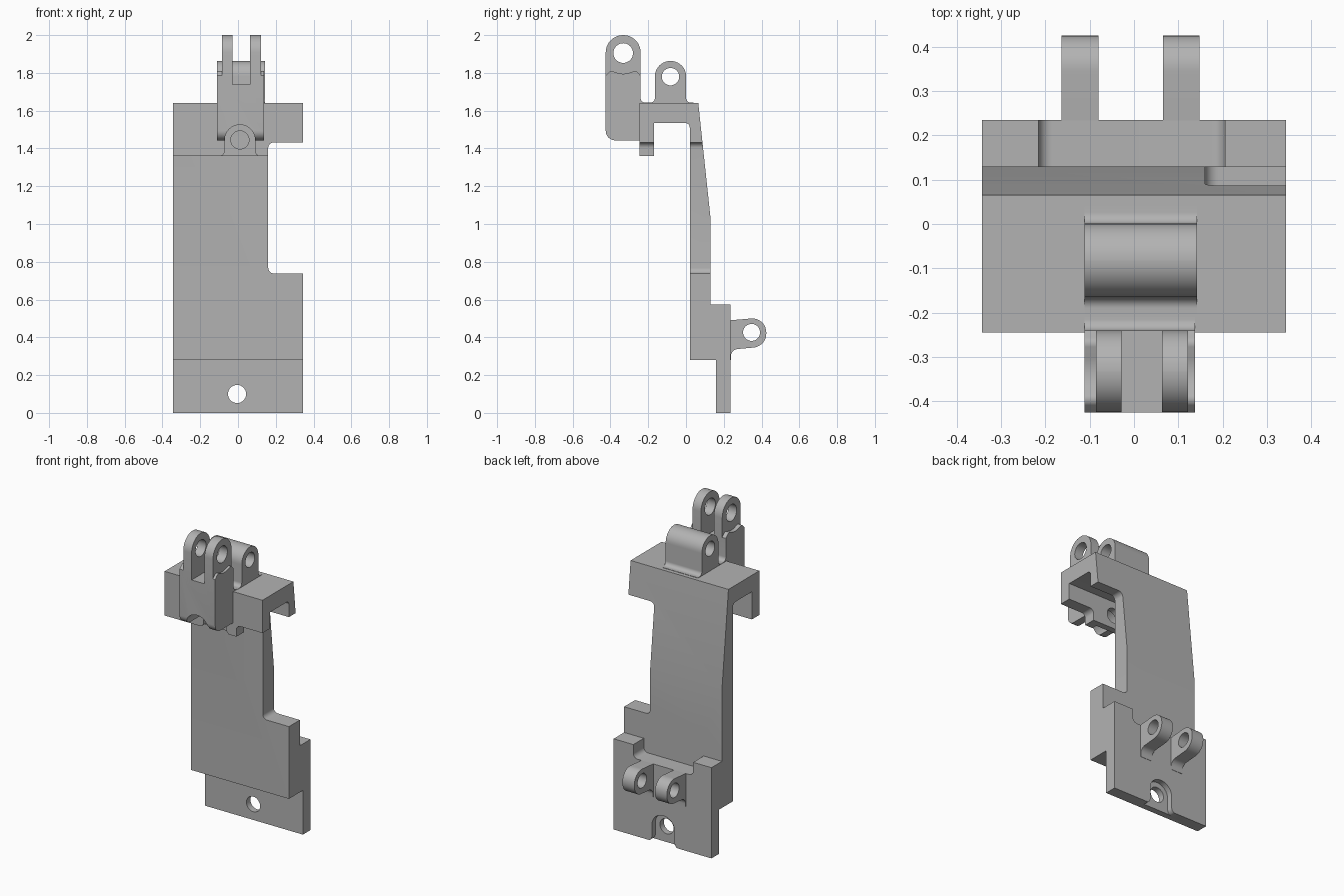
import bpy, bmesh, math
from mathutils import Vector, Matrix

cube = bpy.data.objects.get("Cube")
if cube:
    bpy.data.objects.remove(cube, do_unlink=True)

grey = bpy.data.materials.new("plain_grey")
grey.use_nodes = True
grey.diffuse_color = (0.45, 0.45, 0.45, 1)
grey.node_tree.nodes["Principled BSDF"].inputs["Base Color"].default_value = (0.45, 0.45, 0.45, 1)


def rounded(corners, steps=10):
    """Outline from (a, b) or (a, b, radius) corners."""
    out = []
    for i, c in enumerate(corners):
        p = Vector(c[:2])
        if len(c) < 3:
            out.append(p)
            continue
        r = c[2]
        d1 = (Vector(corners[i - 1][:2]) - p).normalized()
        d2 = (Vector(corners[(i + 1) % len(corners)][:2]) - p).normalized()
        half = d1.angle(d2) / 2
        centre = p + (d1 + d2).normalized() * r / math.sin(half)
        v = p + d1 * r / math.tan(half) - centre
        w = p + d2 * r / math.tan(half) - centre
        sweep = math.atan2(v.x * w.y - v.y * w.x, v.dot(w))
        for k in range(steps + 1):
            out.append(centre + Matrix.Rotation(sweep * k / steps, 2) @ v)
    return out


def circle(a, b, r, n=40):
    return [Vector((a + r * math.cos(2 * math.pi * k / n), b + r * math.sin(2 * math.pi * k / n)))
            for k in range(n)]


def prism(name, outline, axis, lo, hi):
    """Extrude a (y, z) outline along x, or an (x, z) outline along y."""
    bm = bmesh.new()
    place = (lambda p, d: (d, p.x, p.y)) if axis == "x" else (lambda p, d: (p.x, d, p.y))
    face = bm.faces.new([bm.verts.new(place(p, lo)) for p in outline])
    ext = bmesh.ops.extrude_face_region(bm, geom=[face])["geom"]
    shift = Vector(place(Vector((0, 0)), hi - lo))
    bmesh.ops.translate(bm, vec=shift, verts=[g for g in ext if isinstance(g, bmesh.types.BMVert)])
    bmesh.ops.recalc_face_normals(bm, faces=bm.faces)
    mesh = bpy.data.meshes.new(name)
    bm.to_mesh(mesh)
    bm.free()
    mesh.materials.append(grey)
    obj = bpy.data.objects.new(name, mesh)
    bpy.context.collection.objects.link(obj)
    return obj


def activate(obj):
    bpy.ops.object.select_all(action="DESELECT")
    obj.select_set(True)
    bpy.context.view_layer.objects.active = obj


def cut(obj, outline, axis, lo, hi):
    cutter = prism("cutter", outline, axis, lo, hi)
    cutter.hide_render = True
    mod = obj.modifiers.new("cut", "BOOLEAN")
    mod.operation, mod.solver, mod.object = "DIFFERENCE", "EXACT", cutter
    activate(obj)
    bpy.ops.object.modifier_apply(modifier=mod.name)
    bpy.data.objects.remove(cutter, do_unlink=True)


def arch(cx, bottom, top, r=0.08):
    """Arched bolt recess that flares out at its open lower end."""
    z = bottom - 0.002
    return rounded([(cx - 0.13, z), (cx - r, z, 0.03), (cx - r, top, r - 0.001),
                    (cx + r, top, r - 0.001), (cx + r, z, 0.03), (cx + 0.13, z),
                    (cx + 0.13, z - 0.05), (cx - 0.13, z - 0.05)])


def box(a0, a1, b0, b1):
    return rounded([(a0, b0), (a1, b0), (a1, b1), (a0, b1)])


parts = []

# Main plate with hooked top and stepped foot
body = prism("main_plate", rounded([
    (0.02, 0.28), (0.16, 0.28), (0.16, 0), (0.235, 0), (0.235, 0.575), (0.13, 0.575),
    (0.13, 1.03), (0.065, 1.64), (-0.245, 1.64), (-0.245, 1.36), (-0.17, 1.36),
    (-0.17, 1.535), (0.02, 1.535, 0.025)]), "x", -0.343, 0.343)
parts.append(body)

# Side cutout, foot notch, bolt recesses and bolt holes
cut(body, rounded([(0.16, 0.738, 0.03), (0.16, 1.432, 0.03), (0.5, 1.432), (0.5, 0.738)]),
    "y", -0.4, 0.4)
cut(body, rounded([(-0.215, 0.49, 0.03), (0.205, 0.49, 0.03), (0.205, 0.7), (-0.215, 0.7)]),
    "y", 0.13, 0.3)
front_arch = arch(0.01, 1.36, 1.525)
cut(body, front_arch, "y", -0.5, -0.21)
cut(body, circle(0.01, 1.445, 0.048), "y", -0.3, -0.1)
cut(body, arch(-0.005, 0, 0.18), "y", 0.2, 0.3)
cut(body, circle(-0.005, 0.1, 0.048), "y", 0.1, 0.3)

# Wide hinge lug on the cap
lug = prism("top_lug", rounded([
    (-0.21, 1.6), (-0.21, 1.642), (-0.165, 1.642, 0.025), (-0.165, 1.863, 0.082),
    (0.001, 1.863, 0.082), (0.001, 1.642, 0.025), (0.04, 1.642), (0.04, 1.6)]),
    "x", -0.112, 0.142)
cut(lug, circle(-0.082, 1.78, 0.046), "x", -0.3, 0.3)
parts.append(lug)

# Front bracket block with wavy shoulders
bracket = prism("front_bracket", rounded([
    (-0.425, 1.443, 0.05), (-0.235, 1.443), (-0.205, 1.6), (-0.205, 1.642),
    (-0.24, 1.642, 0.025), (-0.24, 1.785), (-0.265, 1.812, 0.02), (-0.333, 1.79, 0.1),
    (-0.4, 1.812, 0.02), (-0.425, 1.785)]), "x", -0.112, 0.138)
cut(bracket, front_arch, "y", -0.5, -0.21)
cut(bracket, box(-0.028, 0.063, 1.738, 1.95), "y", -0.5, -0.22)
parts.append(bracket)

# Pair of upright prongs
for side, x0, x1 in (("right", -0.086, -0.028), ("left", 0.063, 0.122)):
    prong = prism(side + "_prong", rounded([
        (-0.425, 1.7), (-0.24, 1.7), (-0.24, 2.0, 0.092), (-0.425, 2.0, 0.092)]), "x", x0, x1)
    cut(prong, circle(-0.3325, 1.905, 0.052), "x", -0.3, 0.3)
    parts.append(prong)

# Pair of rear hinge lugs
for side, x0, x1 in (("right", -0.163, -0.08), ("left", 0.065, 0.148)):
    rear = prism(side + "_rear_lug", rounded([
        (0.2, 0.487), (0.425, 0.507, 0.074), (0.425, 0.352, 0.074), (0.237, 0.335, 0.04),
        (0.237, 0.28), (0.2, 0.28)]), "x", x0, x1)
    cut(rear, circle(0.347, 0.426, 0.045), "x", -0.3, 0.3)
    parts.append(rear)

for obj in parts:
    activate(obj)
    bpy.ops.object.shade_smooth_by_angle(angle=math.radians(30))
